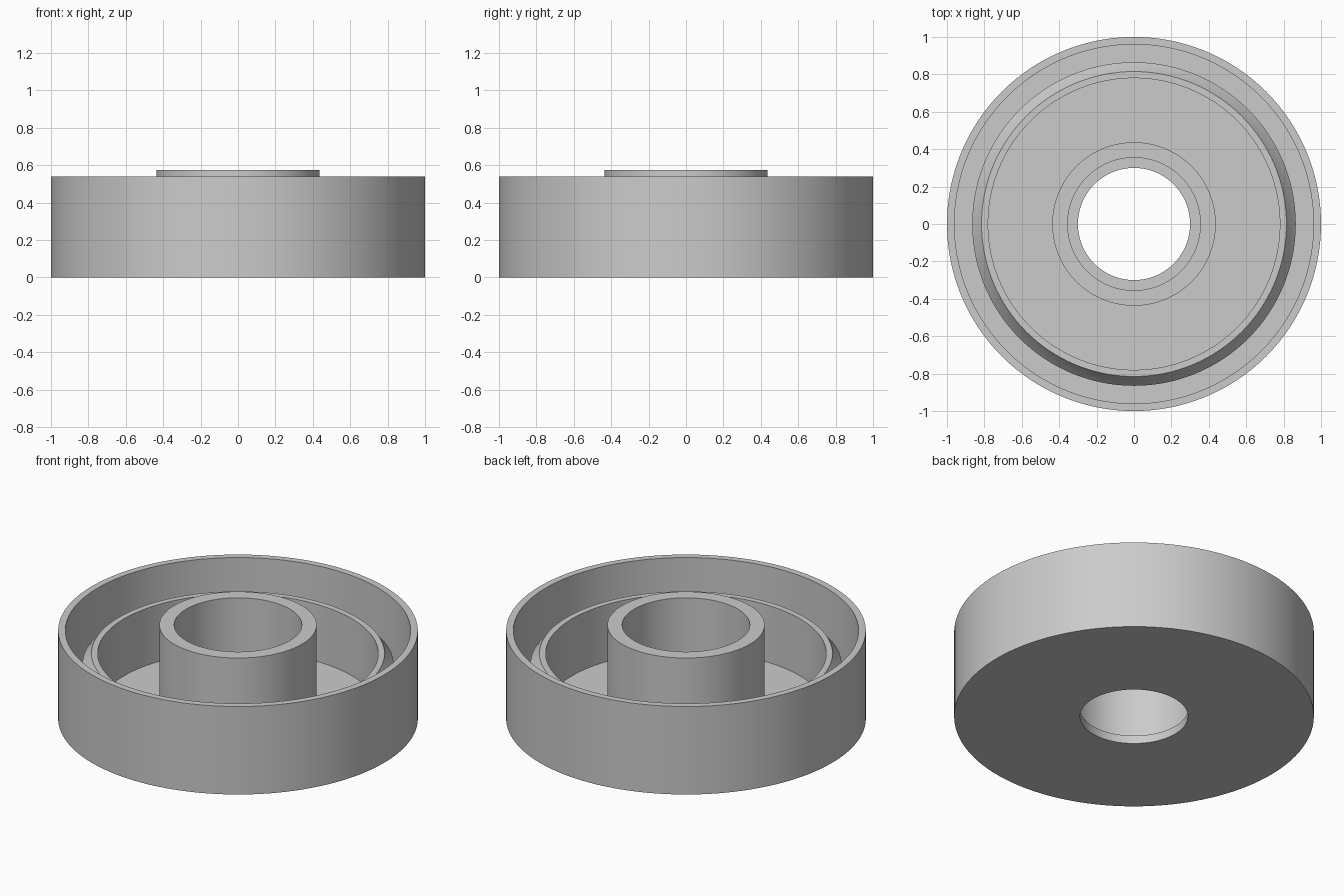
import bpy
import bmesh
from math import cos, sin, tau, radians

cube = bpy.data.objects.get("Cube")
if cube:
    bpy.data.objects.remove(cube, do_unlink=True)

SEGMENTS = 128
FLOOR = 0.05      # thickness of the base plate
SUNK = 0.02       # parts on the base start inside it

grey = bpy.data.materials.new("plain grey")
grey.use_nodes = True
colour = (0.6, 0.6, 0.6, 1)
grey.diffuse_color = colour
grey.node_tree.nodes["Principled BSDF"].inputs["Base Color"].default_value = colour


def lathe(name, profile):
    """Turn a closed (radius, height) profile around the z axis."""
    bm = bmesh.new()
    rings = []
    for i in range(SEGMENTS):
        a = tau * i / SEGMENTS
        rings.append([bm.verts.new((r * cos(a), r * sin(a), z)) for r, z in profile])
    count = len(profile)
    for i, ring in enumerate(rings):
        after = rings[(i + 1) % SEGMENTS]
        for j in range(count):
            k = (j + 1) % count
            bm.faces.new((ring[j], after[j], after[k], ring[k]))
    bmesh.ops.recalc_face_normals(bm, faces=bm.faces)
    mesh = bpy.data.meshes.new(name)
    bm.to_mesh(mesh)
    bm.free()
    mesh.materials.append(grey)
    obj = bpy.data.objects.new(name, mesh)
    bpy.context.collection.objects.link(obj)
    bpy.ops.object.select_all(action="DESELECT")
    obj.select_set(True)
    bpy.context.view_layer.objects.active = obj
    bpy.ops.object.shade_smooth_by_angle(angle=radians(25))
    return obj


# Base plate with a bore, rising into the outer wall
lathe("outer_dish", [(0.30, 0), (1.0, 0), (1.0, 0.54), (0.96, 0.54),
                     (0.96, FLOOR), (0.30, FLOOR)])

# Thin ring inside the dish, with a sloping lip around its top
lathe("inner_ring", [(0.78, SUNK), (0.815, SUNK), (0.815, 0.28), (0.865, 0.335),
                     (0.82, 0.39), (0.815, 0.40), (0.78, 0.40)])

# Central tube, standing slightly above the outer wall
lathe("hub_tube", [(0.355, SUNK), (0.437, SUNK), (0.437, 0.575), (0.355, 0.575)])
